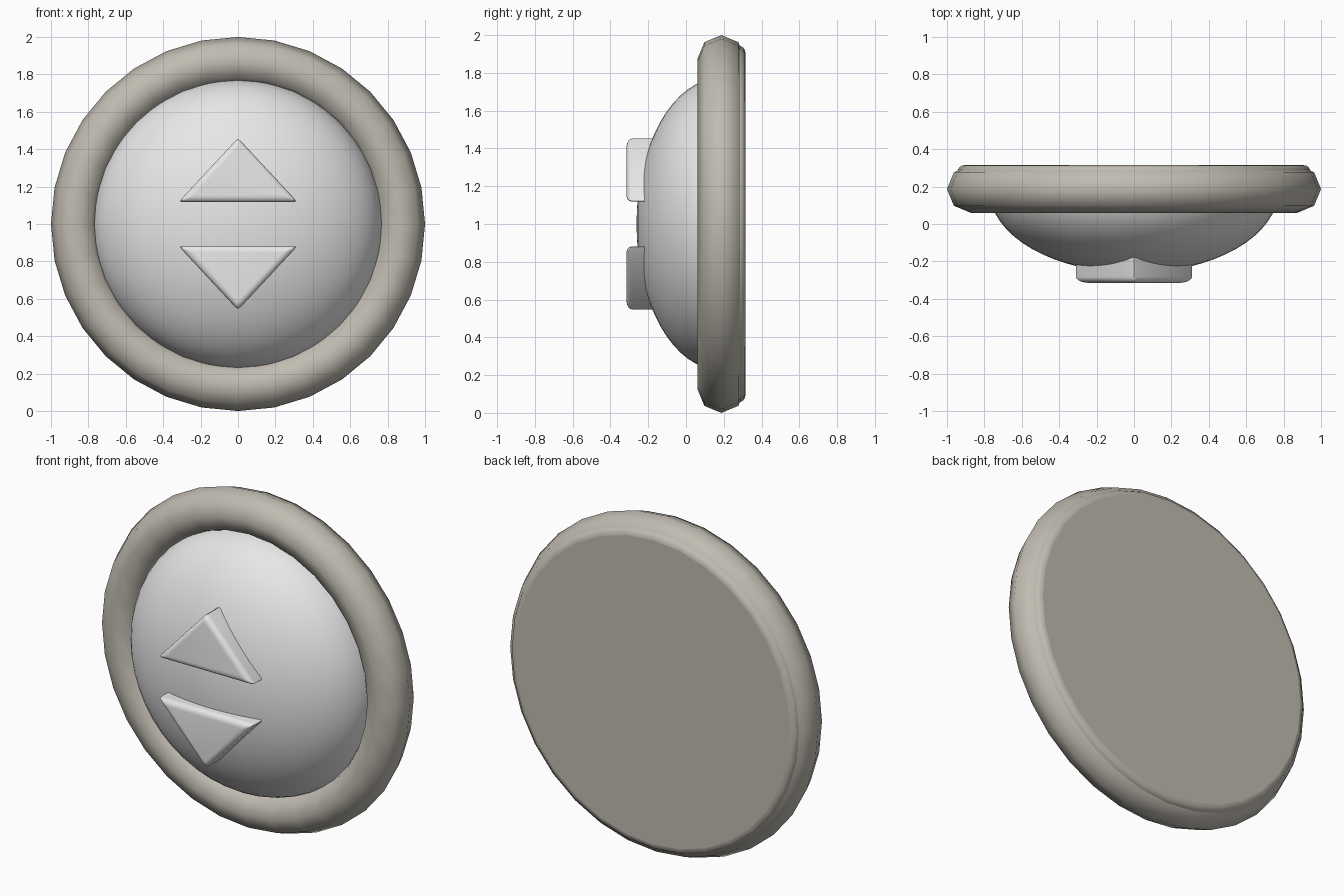
import bpy, bmesh
from math import radians, sin, cos
from mathutils import Vector

if "Cube" in bpy.data.objects:
    bpy.data.objects.remove(bpy.data.objects["Cube"], do_unlink=True)


def material(name, rgb):
    m = bpy.data.materials.new(name)
    m.use_nodes = True
    m.diffuse_color = (*rgb, 1)
    bsdf = next(n for n in m.node_tree.nodes if n.type == 'BSDF_PRINCIPLED')
    bsdf.inputs["Base Color"].default_value = (*rgb, 1)
    return m


def finish(obj, name, mat, angle):
    obj.name = name
    obj.data.materials.clear()
    obj.data.materials.append(mat)
    bpy.ops.object.select_all(action='DESELECT')
    obj.select_set(True)
    bpy.context.view_layer.objects.active = obj
    bpy.ops.object.shade_smooth_by_angle(angle=radians(angle))


warm_grey = material("warm grey", (0.53, 0.50, 0.44))
pale_grey = material("pale grey", (0.8, 0.8, 0.8))
UPRIGHT = (radians(90), 0, 0)

# Outer ring
bpy.ops.mesh.primitive_torus_add(major_segments=32, minor_segments=8,
                                 major_radius=0.873, minor_radius=0.127,
                                 location=(0, 0.187, 1), rotation=UPRIGHT)
finish(bpy.context.object, "outer_ring", warm_grey, 80)

# Back plate with a softened rim
bpy.ops.mesh.primitive_cylinder_add(vertices=32, radius=0.945, depth=0.09,
                                    location=(0, 0.27, 1), rotation=UPRIGHT)
plate = bpy.context.object
bevel = plate.modifiers.new("rim", 'BEVEL')
bevel.width = 0.04
bevel.segments = 4
finish(plate, "back_plate", warm_grey, 50)

# Domed face: the front half of a flattened sphere
bpy.ops.mesh.primitive_uv_sphere_add(segments=48, ring_count=32, radius=1,
                                     location=(0, 0.178, 1), rotation=UPRIGHT)
dome = bpy.context.object
dome.scale = (0.772, 0.772, 0.44)
bm = bmesh.new()
bm.from_mesh(dome.data)
bmesh.ops.delete(bm, geom=[v for v in bm.verts if v.co.z < -0.01], context='VERTS')
bm.to_mesh(dome.data)
bm.free()
finish(dome, "domed_face", pale_grey, 60)


def arrow(name, side):
    """Triangular button with a rounded front; side is +1 for up, -1 for down."""
    half, low, high, front, radius = 0.318, 0.118, 0.46, -0.315, 0.032
    corners = [Vector((-half, low)), Vector((half, low)), Vector((0, high))]
    # Centre and radius of the inscribed circle, for even insetting
    slant = (corners[2] - corners[0]).length
    inner = half * (high - low) / (half + slant)
    centre = Vector((0, low + inner))
    # Slightly rounded triangle outline
    outline = []
    for i, p in enumerate(corners):
        before = (corners[i - 1] - p).normalized() * 0.02
        after = (corners[(i + 1) % 3] - p).normalized() * 0.02
        outline += [p + before, p + (before + after) * 0.25, p + after]
    # Straight wall, then a quarter-round edge towards the front
    steps = [(0, -0.1)]
    for k in range(6):
        a = radians(90) * k / 5
        steps.append((radius * (1 - cos(a)), front + radius * (1 - sin(a))))
    bm = bmesh.new()
    rings = []
    for inset, y in steps:
        points = [centre + (p - centre) * (1 - inset / inner) for p in outline]
        rings.append([bm.verts.new((p.x, y, p.y * side)) for p in points])
    for a, b in zip(rings, rings[1:]):
        for i in range(len(a)):
            j = (i + 1) % len(a)
            bm.faces.new((a[i], a[j], b[j], b[i]))
    bm.faces.new(rings[0])
    bm.faces.new(rings[-1])
    bmesh.ops.recalc_face_normals(bm, faces=bm.faces)
    mesh = bpy.data.meshes.new(name)
    bm.to_mesh(mesh)
    bm.free()
    obj = bpy.data.objects.new(name, mesh)
    obj.location.z = 1
    bpy.context.collection.objects.link(obj)
    finish(obj, name, pale_grey, 50)


# Up and down buttons
arrow("up_arrow", 1)
arrow("down_arrow", -1)
